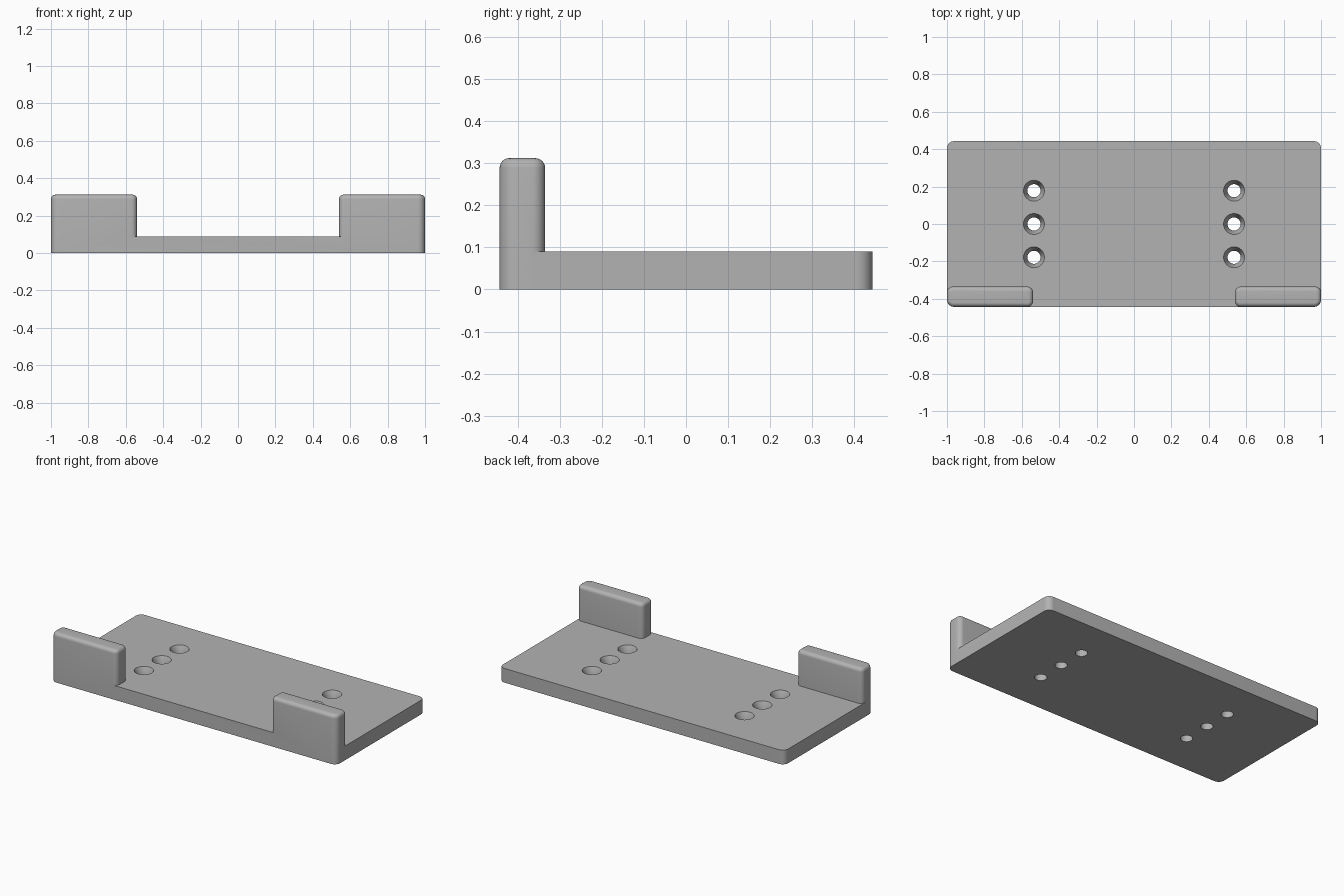
import bpy, bmesh, math
from mathutils import Vector

if "Cube" in bpy.data.objects:
    bpy.data.objects.remove(bpy.data.objects["Cube"], do_unlink=True)

HALF_X, HALF_Y = 1.0, 0.443
PLATE_H, POST_H = 0.09, 0.312
POST_IN, POST_BACK = 0.54, -0.335
CORNER, POST_R, TOP_R = 0.038, 0.03, 0.023
STEPS = 8

grey = bpy.data.materials.new("plain grey")
grey.use_nodes = True
COLOUR = (0.45, 0.45, 0.45, 1)
grey.diffuse_color = COLOUR
grey.node_tree.nodes["Principled BSDF"].inputs["Base Color"].default_value = COLOUR


def finish(bm, name):
    bmesh.ops.recalc_face_normals(bm, faces=bm.faces)
    mesh = bpy.data.meshes.new(name)
    bm.to_mesh(mesh)
    bm.free()
    mesh.materials.append(grey)
    ob = bpy.data.objects.new(name, mesh)
    bpy.context.collection.objects.link(ob)
    return ob


def rounded_block(name, x0, x1, y0, y1, height, radii, top_r=0):
    """Upright block; radii run counter-clockwise from (x0, y0)."""
    bm = bmesh.new()
    corners = [(x0, y0, 1, 1), (x1, y0, -1, 1), (x1, y1, -1, -1), (x0, y1, 1, -1)]
    ring = []
    for i, ((x, y, sx, sy), r) in enumerate(zip(corners, radii)):
        for k in range(STEPS + 1):
            a = math.pi + (i + k / STEPS) * math.pi / 2
            ring.append(bm.verts.new((x + sx * r + r * math.cos(a),
                                      y + sy * r + r * math.sin(a), 0)))
    base = bm.faces.new(ring)
    out = bmesh.ops.extrude_face_region(bm, geom=[base], use_keep_orig=True)
    top = [v for v in out["geom"] if isinstance(v, bmesh.types.BMVert)]
    bmesh.ops.translate(bm, verts=top, vec=Vector((0, 0, height)))
    if top_r:
        rim = [e for e in bm.edges if all(v.co.z > height / 2 for v in e.verts)]
        bmesh.ops.bevel(bm, geom=rim, offset=top_r, segments=6,
                        profile=0.5, affect='EDGES', clamp_overlap=True)
    return finish(bm, name)


def screw_cutter(x, y):
    """Straight hole that flares to a countersink at the plate's top."""
    bm = bmesh.new()
    n = 40
    rings = []
    for r, z in ((0.035, -0.05), (0.035, 0.045), (0.056, PLATE_H), (0.056, 0.15)):
        rings.append([bm.verts.new((x + r * math.cos(k * math.tau / n),
                                    y + r * math.sin(k * math.tau / n), z))
                      for k in range(n)])
    for low, high in zip(rings, rings[1:]):
        for k in range(n):
            j = (k + 1) % n
            bm.faces.new((low[k], low[j], high[j], high[k]))
    bm.faces.new(rings[0])
    bm.faces.new(rings[-1])
    return finish(bm, "screw_cutter")


def combine(target, tool, operation):
    mod = target.modifiers.new("combine", 'BOOLEAN')
    mod.operation, mod.object, mod.solver = operation, tool, 'EXACT'
    bpy.context.view_layer.objects.active = target
    bpy.ops.object.modifier_apply(modifier=mod.name)
    bpy.data.objects.remove(tool, do_unlink=True)


# Base plate
bracket = rounded_block("base_plate_with_posts", -HALF_X, HALF_X, -HALF_Y, HALF_Y,
                        PLATE_H, [CORNER] * 4)

# Front stop posts, flush with the plate's front corners
combine(bracket, rounded_block("right_post", -HALF_X, -POST_IN, -HALF_Y, POST_BACK, POST_H,
                               (CORNER, POST_R, POST_R, POST_R), TOP_R), 'UNION')
combine(bracket, rounded_block("left_post", POST_IN, HALF_X, -HALF_Y, POST_BACK, POST_H,
                               (POST_R, CORNER, POST_R, POST_R), TOP_R), 'UNION')

# Two rows of countersunk screw holes
for x in (-0.535, 0.535):
    for y in (-0.178, 0, 0.178):
        combine(bracket, screw_cutter(x, y), 'DIFFERENCE')

# Merge flush faces, then smooth the rounded edges
bm = bmesh.new()
bm.from_mesh(bracket.data)
bmesh.ops.remove_doubles(bm, verts=bm.verts, dist=0.0001)
bmesh.ops.dissolve_limit(bm, angle_limit=math.radians(0.5), verts=bm.verts, edges=bm.edges)
bm.to_mesh(bracket.data)
bm.free()
bpy.ops.object.select_all(action='DESELECT')
bracket.select_set(True)
bpy.context.view_layer.objects.active = bracket
bpy.ops.object.shade_smooth_by_angle(angle=math.radians(30))
